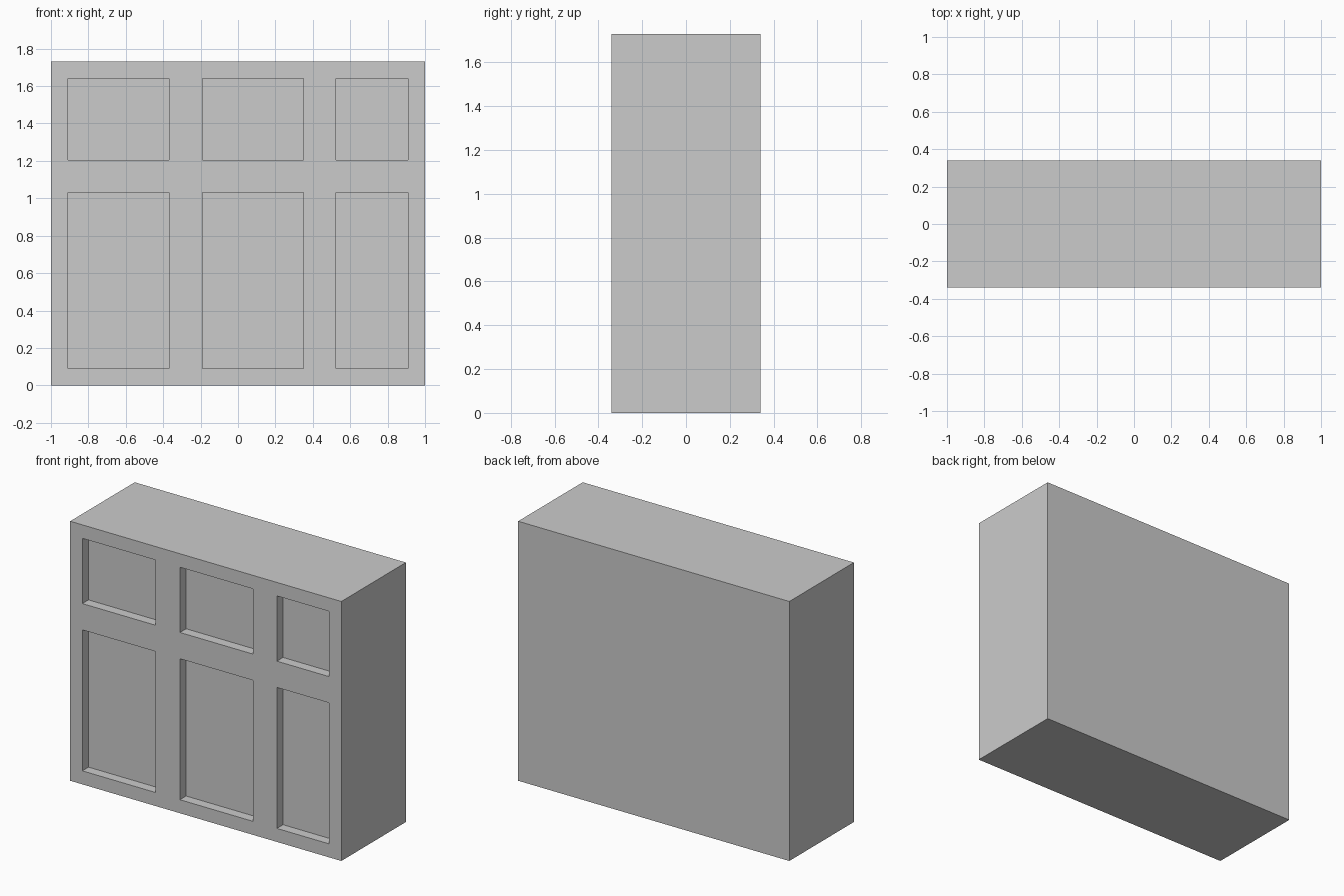
import bpy
import bmesh
from mathutils import Matrix, Vector

if "Cube" in bpy.data.objects:
    bpy.data.objects.remove(bpy.data.objects["Cube"])

DEPTH, HEIGHT, RECESS = 0.68, 1.73, 0.065
FRONT = -DEPTH / 2
COLUMNS = [(-0.91, -0.37), (-0.19, 0.35), (0.525, 0.91)]
ROWS = [(0.09, 1.03), (1.205, 1.64)]


def add_box(bm, lo, hi):
    lo, hi = Vector(lo), Vector(hi)
    size = Matrix.Diagonal((hi - lo).to_4d())
    bmesh.ops.create_cube(bm, size=1, matrix=Matrix.Translation((lo + hi) / 2) @ size)


def make_object(name, boxes):
    bm = bmesh.new()
    for lo, hi in boxes:
        add_box(bm, lo, hi)
    mesh = bpy.data.meshes.new(name)
    bm.to_mesh(mesh)
    bm.free()
    obj = bpy.data.objects.new(name, mesh)
    bpy.context.collection.objects.link(obj)
    return obj


# Solid cabinet block
cabinet = make_object("cabinet_body", [((-1, FRONT, 0), (1, -FRONT, HEIGHT))])

# Cutters for the six recessed front panels
cutter = make_object("panel_recess_cutter", [
    ((x0, FRONT - 0.1, z0), (x1, FRONT + RECESS, z1))
    for x0, x1 in COLUMNS for z0, z1 in ROWS])

# Carve the recesses, then discard the cutter
cut = cabinet.modifiers.new("panel_recesses", 'BOOLEAN')
cut.operation = 'DIFFERENCE'
cut.solver = 'EXACT'
cut.object = cutter
bpy.context.view_layer.objects.active = cabinet
bpy.ops.object.modifier_apply(modifier=cut.name)
bpy.data.objects.remove(cutter, do_unlink=True)
